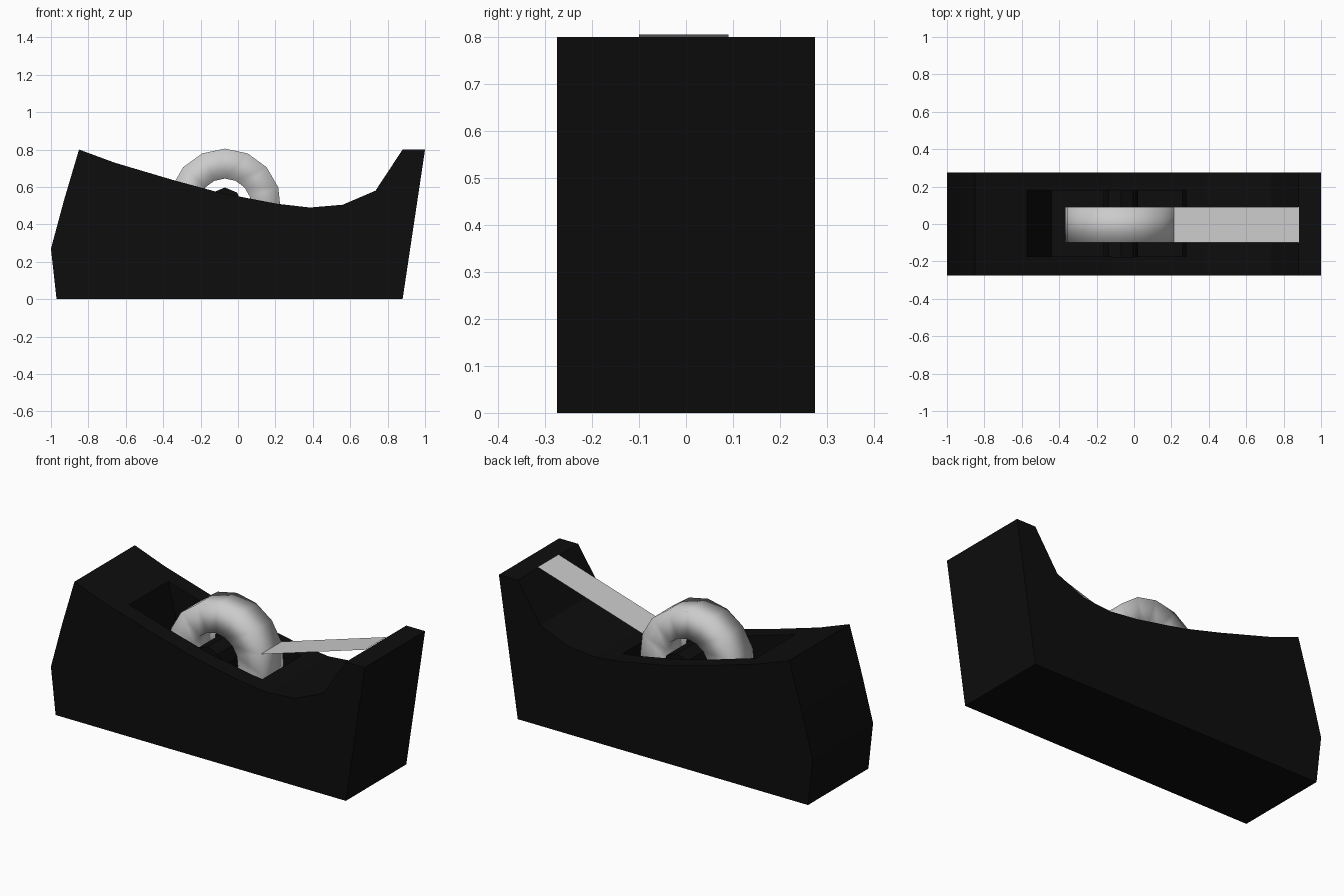
import bpy, bmesh, math

if "Cube" in bpy.data.objects:
    bpy.data.objects.remove(bpy.data.objects["Cube"])

black = bpy.data.materials.new("black_plastic")
black.diffuse_color = (0.004, 0.004, 0.004, 1)
black.use_nodes = True
black.node_tree.nodes["Principled BSDF"].inputs["Base Color"].default_value = black.diffuse_color


def finish(name, bm, mat=None, smooth=False):
    bmesh.ops.recalc_face_normals(bm, faces=bm.faces)
    me = bpy.data.meshes.new(name)
    bm.to_mesh(me)
    bm.free()
    ob = bpy.data.objects.new(name, me)
    bpy.context.collection.objects.link(ob)
    if mat:
        me.materials.append(mat)
    for p in me.polygons:
        p.use_smooth = smooth
    return ob


def prism(name, profile, y0, y1, mat=None, smooth=False):
    """Extrude an (x, z) outline from y0 to y1."""
    bm = bmesh.new()
    face = bm.faces.new([bm.verts.new((x, y0, z)) for x, z in profile])
    new = bmesh.ops.extrude_face_region(bm, geom=[face])["geom"]
    verts = [g for g in new if isinstance(g, bmesh.types.BMVert)]
    bmesh.ops.translate(bm, verts=verts, vec=(0, y1 - y0, 0))
    return finish(name, bm, mat, smooth)


def circle(n, r, cx=-0.07, cz=0.505):
    return [(cx + r * math.sin(2 * math.pi * i / n),
             cz + r * math.cos(2 * math.pi * i / n)) for i in range(n)]


# Body: side profile with a swooping top
body = prism("dispenser_body", [
    (-0.97, 0), (0.88, 0), (1.0, 0.8), (0.88, 0.8), (0.735, 0.58),
    (0.56, 0.505), (0.385, 0.49), (0.21, 0.51), (0.0, 0.55), (-0.11, 0.573),
    (-0.34, 0.635), (-0.66, 0.73), (-0.85, 0.8), (-0.93, 0.53), (-1.0, 0.27),
], -0.275, 0.275, black)

# Pocket that holds the roll
cutter = prism("pocket_cutter", [
    (-0.44, 0.18), (0.26, 0.18), (0.30, 0.9), (-0.62, 0.9), (-0.57, 0.70),
], -0.175, 0.18, black)
cutter.hide_render = True
cutter.hide_set(True)
cut = body.modifiers.new("pocket", "BOOLEAN")
cut.operation = "DIFFERENCE"
cut.solver = "EXACT"
cut.object = cutter

# Axle across the pocket
prism("axle", circle(8, 0.092), -0.178, 0.183, black)

# Tape roll: rectangular section swept round 15 sides
bm = bmesh.new()
rings = [[bm.verts.new((x, y, z)) for x, z in circle(15, r)]
         for r, y in ((0.3, -0.1), (0.3, 0.09), (0.14, 0.09), (0.14, -0.1))]
for k in range(4):
    a, b = rings[k], rings[(k + 1) % 4]
    for i in range(15):
        j = (i + 1) % 15
        bm.faces.new((a[i], a[j], b[j], b[i]))
finish("tape_roll", bm, smooth=True)

# Loose strip of tape reaching to the cutting edge
bm = bmesh.new()
bm.faces.new([bm.verts.new(p) for p in (
    (0.215, -0.1, 0.6), (0.883, -0.1, 0.805),
    (0.883, 0.09, 0.805), (0.215, 0.09, 0.6))])
finish("tape_strip", bm)
